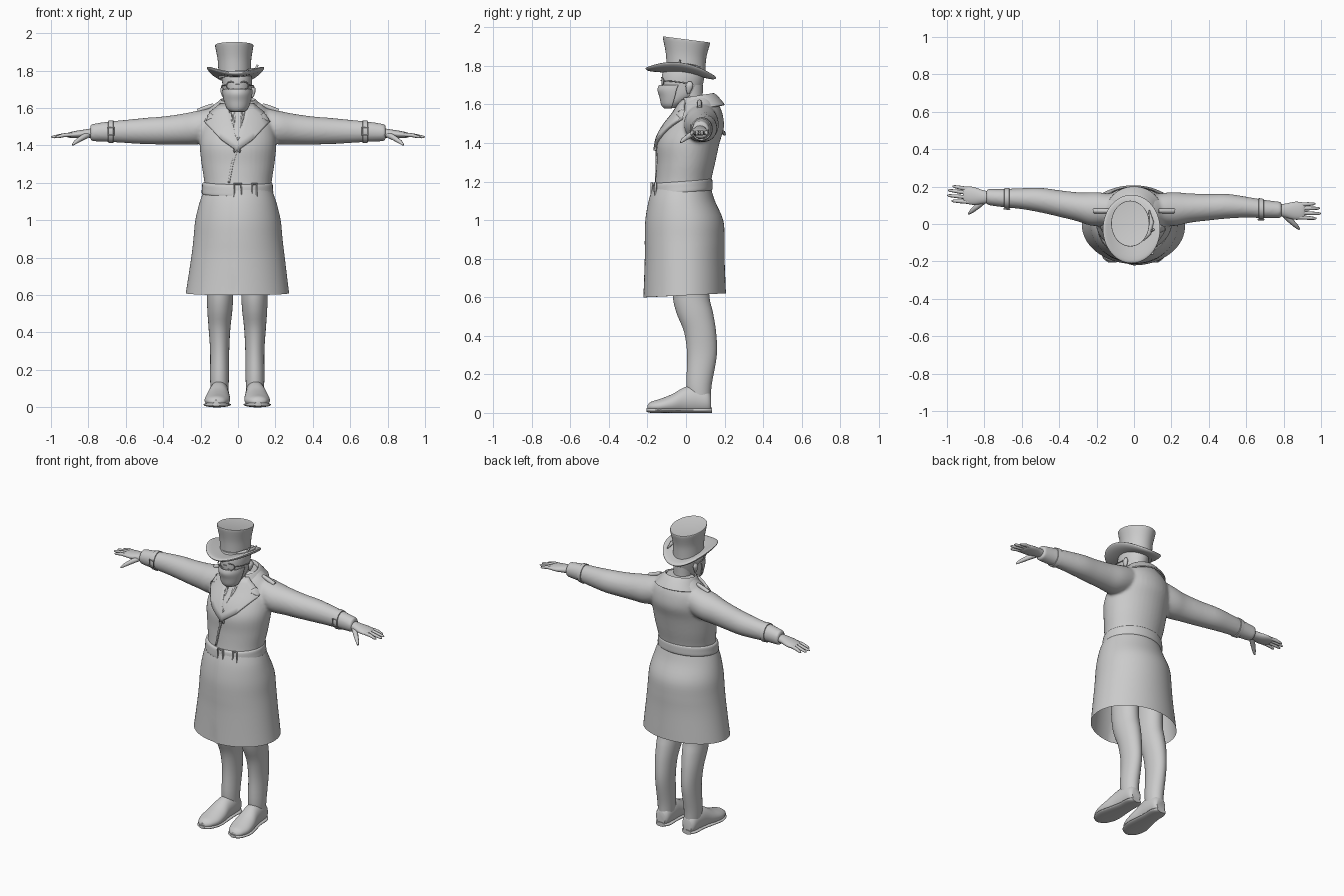
import bpy, bmesh, math
from mathutils import Vector

old = bpy.data.objects.get("Cube")
if old:
    bpy.data.objects.remove(old, do_unlink=True)

grey = bpy.data.materials.new("plain grey")
grey.use_nodes = True
grey.diffuse_color = (0.6, 0.6, 0.6, 1)
grey.node_tree.nodes["Principled BSDF"].inputs["Base Color"].default_value = grey.diffuse_color


def finish(name, mesh, angle=40):
    obj = bpy.data.objects.new(name, mesh)
    bpy.context.collection.objects.link(obj)
    mesh.materials.clear()
    mesh.materials.append(grey)
    bpy.ops.object.select_all(action='DESELECT')
    obj.select_set(True)
    bpy.context.view_layer.objects.active = obj
    bpy.ops.object.shade_smooth_by_angle(angle=math.radians(angle))
    return obj


def from_bmesh(name, bm):
    bmesh.ops.recalc_face_normals(bm, faces=bm.faces[:])
    mesh = bpy.data.meshes.new(name)
    bm.to_mesh(mesh)
    bm.free()
    return finish(name, mesh)


def smooth_rings(rings, steps):
    """Catmull-Rom interpolation between the given section rings."""
    out = []
    last = len(rings) - 1
    for i in range(last):
        a, b, c, d = (Vector(rings[min(max(i + k, 0), last)]) for k in (-1, 0, 1, 2))
        for s in range(steps):
            t = s / steps
            out.append(b + (c - a) * t / 2 + (a * 2 - b * 5 + c * 4 - d) * t * t / 2
                       + (b * 3 - a - c * 3 + d) * t ** 3 / 2)
    out.append(Vector(rings[last]))
    return out


def loft(name, rings, axis="z", n=40, steps=4, caps=(True, True), arc=None, warp=None, bm=None):
    """Ellipse sections: position on axis, two centre coordinates, two radii."""
    keep = bm is not None
    bm = bm or bmesh.new()
    start, end = arc or (0, 360)
    rows = []
    for t, ca, cb, ra, rb in smooth_rings(rings, steps):
        row = []
        for k in range(n + bool(arc)):
            ang = math.radians(start + (end - start) * k / n)
            a, b = ca + ra * math.cos(ang), cb + rb * math.sin(ang)
            co = Vector({"z": (a, b, t), "x": (t, a, b), "y": (a, t, b)}[axis])
            row.append(bm.verts.new(warp(co) if warp else co))
        rows.append(row)
    for low, high in zip(rows, rows[1:]):
        for k in range(n if not arc else len(low) - 1):
            j = (k + 1) % len(low)
            bm.faces.new((low[k], low[j], high[j], high[k]))
    for row, cap in zip((rows[0], rows[-1]), caps):
        if cap and not arc:
            bm.faces.new(row)
    return bm if keep else from_bmesh(name, bm)


def tube(name, points, radius, radii=None, cyclic=False):
    curve = bpy.data.curves.new(name, 'CURVE')
    curve.dimensions = '3D'
    curve.bevel_depth = radius
    curve.bevel_resolution = 2
    curve.use_fill_caps = True
    line = curve.splines.new('POLY')
    line.points.add(len(points) - 1)
    for i, p in enumerate(points):
        line.points[i].co = (*p, 1)
        line.points[i].radius = radii[i] if radii else 1
    line.use_cyclic_u = cyclic
    temp = bpy.data.objects.new(name, curve)
    mesh = bpy.data.meshes.new_from_object(temp)
    bpy.data.objects.remove(temp)
    return finish(name, mesh, 60)


def thicken(obj, amount):
    mod = obj.modifiers.new("thickness", 'SOLIDIFY')
    mod.thickness = amount
    mod.offset = 0


def plate(name, outline, target, thickness, gap=0.003):
    """Flat outline in x and z, laid onto the front of the target."""
    bm = bmesh.new()
    face = bm.faces.new([bm.verts.new((x, -0.5, z)) for x, z in outline])
    bmesh.ops.triangulate(bm, faces=[face])
    bmesh.ops.subdivide_edges(bm, edges=bm.edges[:], cuts=5, use_grid_fill=True)
    obj = from_bmesh(name, bm)
    wrap = obj.modifiers.new("lay on", 'SHRINKWRAP')
    wrap.target = target
    wrap.wrap_method = 'PROJECT'
    wrap.use_project_y = True
    wrap.use_negative_direction = False
    wrap.use_positive_direction = True
    wrap.wrap_mode = 'ABOVE_SURFACE'
    wrap.offset = gap
    thicken(obj, thickness)
    return obj


def arm_point(side, x, y, z):
    # The right arm is swept slightly backward
    sweep = 0.13 * (x - 0.25) if side < 0 and x > 0.25 else 0
    return Vector((side * x, y + sweep, z))


# Coat body and sleeves, fused into one smooth surface
body = bmesh.new()
loft("", [(1.14, 0, -.02, .182, .15), (1.2, 0, -.015, .18, .145), (1.3, 0, 0, .195, .152),
          (1.4, 0, .012, .205, .162), (1.48, 0, .042, .2, .155), (1.55, 0, .065, .185, .125),
          (1.6, 0, .07, .15, .1), (1.64, 0, .075, .1, .07)], bm=body)
sleeve = [(.06, .08, 1.53, .07, .08), (.15, .08, 1.51, .085, .09), (.22, .08, 1.495, .09, .09),
          (.3, .085, 1.487, .078, .082), (.4, .09, 1.48, .071, .075), (.5, .095, 1.477, .066, .07),
          (.6, .09, 1.475, .056, .062), (.7, .08, 1.473, .049, .054), (.79, .075, 1.468, .043, .045)]
for side in (1, -1):
    loft("", sleeve, "x", bm=body, warp=lambda p: arm_point(side, *p))
coat = from_bmesh("coat_body", body)
remesh = coat.modifiers.new("fuse", 'REMESH')
remesh.mode = 'VOXEL'
remesh.voxel_size = 0.009
remesh.use_smooth_shade = True
relax = coat.modifiers.new("relax", 'SMOOTH')
relax.factor = 0.5
relax.iterations = 6


# Coat skirt, open below, with the front overlap
def overlap(p):
    flap = 0.008 if p.y < 0 and p.x > -0.025 else 0
    hem = 0.05 * p.y if p.z < 0.7 else 0
    return Vector((p.x, p.y - flap, p.z + hem))


skirt = loft("coat_skirt", [(1.17, 0, -.018, .178, .146), (1.1, 0, -.018, .204, .168),
             (1.0, 0, -.005, .228, .198), (.9, 0, -.003, .238, .203), (.8, 0, -.003, .25, .203),
             (.61, -.003, -.003, .276, .21)], n=72, caps=(True, False), warp=overlap)

# Belt, with two buckles
tilt = lambda p: Vector((p.x, p.y, p.z + 0.09 * p.y))
loft("belt", [(1.14, -.003, -.02, .18, .148), (1.147, -.003, -.02, .191, .157),
              (1.172, -.003, -.019, .19, .157), (1.198, -.003, -.018, .187, .154),
              (1.206, -.003, -.018, .175, .145)], warp=tilt)
for x, y, w in ((-.002, -.178, .019), (.088, -.16, .012)):
    tube("belt_buckle", [(x + sx * w, y + sx * w * .2 * (x > .05), 1.158 + sz * .036)
         for sx, sz in ((-1, -1), (1, -1), (1, 1), (-1, 1))], .006, cyclic=True)

# Shirt front, tie, lapels and front edge
plate("shirt_front", [(-.06, 1.61), (.06, 1.61), (.005, 1.41), (-.015, 1.41)], coat, .006)
plate("tie", [(-.016, 1.61), (.016, 1.61), (.01, 1.58), (.022, 1.46), (0, 1.42), (-.022, 1.46),
              (-.01, 1.58)], coat, .009, .01)
lapel = [(.045, 1.615), (.085, 1.615), (.14, 1.57), (.108, 1.545), (.168, 1.522),
         (.085, 1.43), (-.015, 1.36), (0, 1.42)]
for side, label in ((-1, "right"), (1, "left")):
    plate(label + "_lapel", [(side * x - .005, z) for x, z in lapel], coat, .016, .008)
plate("front_edge", [(-.014, 1.37), (-.004, 1.37), (-.025, 1.3), (-.044, 1.2), (-.052, 1.2),
                     (-.036, 1.3)], coat, .008)

# Turned collar around the neck, open at the throat
collar = loft("collar", [(1.575, 0, .07, .145, .128), (1.6, 0, .066, .125, .115),
              (1.632, 0, .06, .102, .095), (1.64, 0, .055, .09, .085), (1.6, 0, .055, .084, .08)],
              arc=(-50, 230), warp=lambda p: Vector((p.x, p.y, p.z + .16 * (p.y - .06))))
thicken(collar, .008)

# Neck, head, face mask
loft("neck", [(1.54, 0, .035, .06, .06), (1.62, 0, .03, .055, .057), (1.7, 0, .02, .06, .068)])
loft("head", [(1.583, -.003, -.07, .03, .035), (1.61, -.003, -.055, .055, .06),
              (1.65, -.003, -.027, .07, .09), (1.7, -.004, -.02, .077, .106),
              (1.75, -.005, -.015, .08, .11), (1.8, -.008, -.01, .076, .1)])
mask = loft("face_mask", [(1.582, -.003, -.07, .035, .042), (1.6, -.003, -.064, .055, .062),
            (1.64, -.003, -.05, .07, .085), (1.675, -.003, -.04, .077, .105),
            (1.7, -.003, -.03, .079, .108)], arc=(185, 355))
thicken(mask, .006)
for side in (1, -1):
    x0 = -.003
    ring = [(x0 + side * .034 + .025 * math.cos(a), -.128 + .012 * abs(math.cos(a)),
             1.72 + .021 * math.sin(a)) for a in (math.tau * k / 20 for k in range(20))]
    tube("glasses_rim", ring, .003, cyclic=True)
    tube("glasses_arm", [(x0 + side * .058, -.115, 1.723), (x0 + side * .083, -.07, 1.72),
                         (x0 + side * .084, .01, 1.71)], .003)
    loft("ear", [(1.655, side * .076, .012, .004, .006), (1.675, side * .08, .015, .01, .014),
                 (1.7, side * .082, .018, .012, .019), (1.72, side * .08, .02, .004, .008)], n=16)
tube("glasses_bridge", [(-.013, -.13, 1.725), (.007, -.13, 1.725)], .003)

# Top hat with a curled brim and a side ornament
loft("hat_crown", [(1.755, -.018, 0, .086, .1), (1.8, -.018, 0, .087, .101),
                   (1.86, -.019, 0, .09, .106), (1.93, -.02, .002, .102, .122),
                   (1.937, -.02, .002, .099, .119)],
     warp=lambda p: Vector((p.x, p.y, p.z - .13 * p.y)))
loft("hat_brim", [(1.752, -.015, -.01, .078, .09), (1.748, -.013, -.024, .132, .16),
                  (1.758, -.013, -.027, .153, .183), (1.77, -.013, -.024, .138, .166),
                  (1.774, -.015, -.01, .08, .09)], n=56, caps=(False, False),
     warp=lambda p: Vector((p.x, p.y, p.z - .13 * p.y + 2.2 * (p.x + .013) ** 2)))
tube("hat_ornament", [(.05, -.085, 1.8), (.08, -.05, 1.803), (.095, .01, 1.8), (.08, .075, 1.795)],
     .012, [.5, 1, 1, .3])
tube("hat_pin", [(.085, -.04, 1.79), (.105, -.03, 1.83)], .006)

for side, label in ((1, "left"), (-1, "right")):
    place = lambda p: arm_point(side, *p)
    # Shoulder strap and button
    tube(label + "_shoulder_strap", [(side * x, .07, z) for x, z in
         ((.13, 1.615), (.17, 1.6), (.215, 1.583))], .014, [.8, 1, .9])
    # Wrist strap and buckle
    loft(label + "_wrist_strap", [(.665, .083, 1.473, .046, .05), (.667, .083, 1.473, .056, .061),
         (.693, .08, 1.473, .054, .059), (.695, .08, 1.473, .044, .048)], "x", steps=1, warp=place)
    tube(label + "_wrist_buckle", [place((.68 + sx * .016, .024, 1.475 + sz * .02)) for sx, sz in
         ((-1, -1), (1, -1), (1, 1), (-1, 1))], .004, cyclic=True)
    # Hand with fingers and thumb
    loft(label + "_palm", [(.77, .075, 1.467, .03, .026), (.81, .072, 1.464, .037, .023),
         (.86, .071, 1.459, .048, .02), (.9, .071, 1.456, .045, .015), (.915, .071, 1.455, .036, .009)],
         "x", n=24, warp=place)
    for base, tip, reach in ((.036, .03, .975), (.06, .056, .998), (.083, .084, .994), (.104, .108, .97)):
        tube(label + "_finger", [place((.88, base, 1.458)), place((.93, (base + tip) / 2, 1.455)),
             place((reach - .01, tip, 1.446)), place((reach, tip, 1.444))], .011, [1, .95, .7, .3])
    tube(label + "_thumb", [place((.8, .055, 1.458)), place((.835, .02, 1.44)),
         place((.868, -.012, 1.418)), place((.885, -.028, 1.403))], .015, [1.1, 1, .75, .35])
    # Trouser leg
    flip = lambda p: Vector((side * p.x - .004, p.y, p.z))
    loft(label + "_leg", [(.07, .094, .07, .046, .058), (.15, .095, .068, .05, .066),
         (.3, .094, .083, .051, .077), (.42, .095, .073, .058, .083), (.52, .093, .045, .067, .095),
         (.62, .092, .025, .07, .095), (.85, .095, .02, .07, .1)], warp=flip)
    # Shoe and sole
    loft(label + "_shoe", [(-.2, .112, .028, .02, .012), (-.18, .111, .032, .046, .026),
         (-.13, .108, .036, .066, .038), (-.07, .104, .046, .066, .052), (-.01, .1, .062, .056, .07),
         (.05, .096, .068, .052, .074), (.11, .095, .06, .046, .062), (.13, .095, .05, .03, .045)],
         "y", warp=lambda p: flip(Vector((p.x, p.y, max(p.z, .01)))))
    loft(label + "_sole", [(-.205, .112, .016, .022, .01), (-.18, .111, .014, .052, .014),
         (-.12, .108, .014, .073, .014), (-.05, .103, .014, .066, .014), (.03, .097, .014, .054, .014),
         (.1, .095, .014, .052, .014), (.134, .095, .014, .032, .014)], "y", warp=flip)
